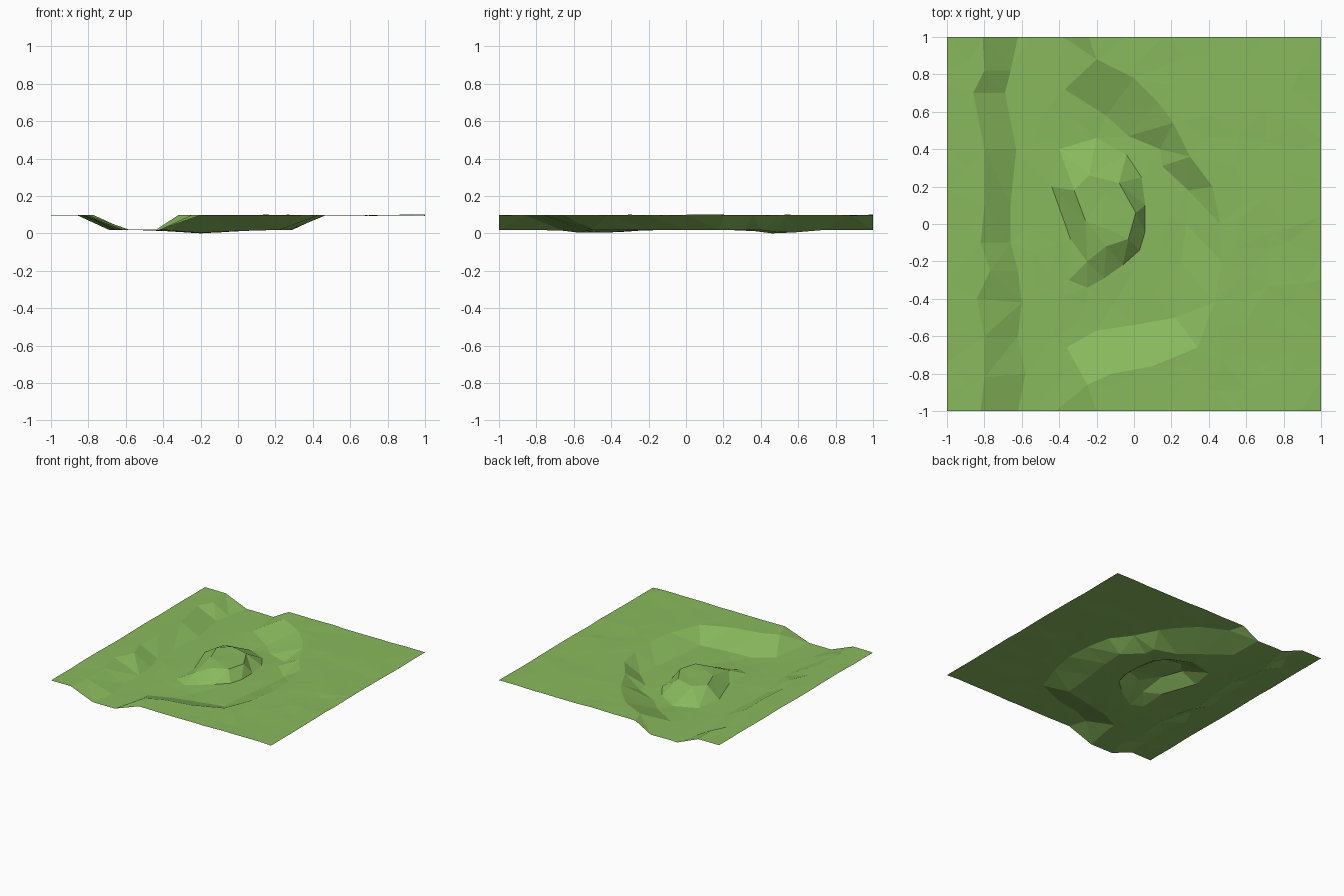
import bpy
import math
import random
from mathutils import Vector
from mathutils.geometry import delaunay_2d_cdt, intersect_point_line

random.seed(4)
cube = bpy.data.objects.get("Cube")
if cube:
    bpy.data.objects.remove(cube, do_unlink=True)

RIM, BED = 0.098, 0.02

# Bank lines, running from the back edge to the front edge
left_rim = [(-.81, 1), (-.8, .82), (-.86, .7), (-.8, .4), (-.8, .1), (-.82, -.1),
            (-.77, -.25), (-.84, -.4), (-.8, -.6), (-.8, -.82), (-.82, -1)]
left_foot = [(-.62, 1), (-.66, .82), (-.69, .7), (-.63, .4), (-.66, .1), (-.66, -.1),
             (-.62, -.25), (-.6, -.42), (-.62, -.6), (-.58, -.8), (-.62, -1)]
right_rim = [(-.24, 1), (-.2, .88), (0, .78), (.13, .65), (.21, .54), (.3, .36), (.42, .2),
             (.46, 0), (.47, -.2), (.43, -.42), (.34, -.66), (.1, -.76), (-.12, -.8),
             (-.25, -.86), (-.2, -1)]
right_foot = [(-.38, 1), (-.37, .72), (-.15, .58), (-.03, .47), (.14, .4), (.15, .31),
              (.29, .18), (.28, 0), (.25, -.2), (.1, -.36), (.22, -.5), (0, -.54),
              (-.2, -.57), (-.36, -.66), (-.38, -.8), (-.42, -1)]

# Island outlines, running around the hill inside the bend
island_rim = [(.01, .06), (-.03, -.08), (-.15, -.12), (-.25, -.2), (-.26, .02),
              (-.32, .18), (-.24, .26), (-.08, .22)]
island_foot = [(.06, .1), (.06, -.04), (.03, -.14), (-.06, -.22), (-.16, -.29), (-.25, -.34),
               (-.35, -.3), (-.34, -.08), (-.44, .2), (-.4, .4), (-.2, .46), (-.04, .37),
               (.04, .25)]


def inside(p, poly):
    """Ray casting test."""
    hit = False
    for (ax, ay), (bx, by) in zip(poly, poly[1:] + poly[:1]):
        if (ay > p[1]) != (by > p[1]) and p[0] < ax + (p[1] - ay) * (bx - ax) / (by - ay):
            hit = not hit
    return hit


def distance(p, a, b):
    p, a, b = Vector(p), Vector(a), Vector(b)
    t = min(max(intersect_point_line(p, a, b)[1], 0), 1)
    return (a.lerp(b, t) - p).length


def bed_height(x, y):
    """Valley floor with a shallow pool on each side of the island."""
    pool = math.exp(-((x + .2) ** 2 + (abs(y) - .48) ** 2) / .04)
    return BED - .019 * pool


def island_height(x, y):
    """The hill sinks towards its southern tip."""
    return RIM - max(0, -.1 - y) * .4


# Points and fixed edges along every outline
points, edges, heights = [], [], []


def add_line(line, height, closed=False):
    start = len(points)
    points.extend(Vector(p) for p in line)
    heights.extend(height(*p) for p in line)
    count = len(line)
    for i in range(count if closed else count - 1):
        edges.append((start + i, start + (i + 1) % count))


def rim_height(x, y):
    return RIM


for line in (left_rim, right_rim):
    add_line(line, rim_height)
for line in (left_foot, right_foot):
    add_line(line, bed_height)
add_line(island_rim, island_height, True)
add_line(island_foot, bed_height, True)
segments = [(points[a].copy(), points[b].copy()) for a, b in edges]

# Scattered points over the meadow, the valley floor and the hilltop
valley = left_rim + right_rim[::-1]
floor = left_foot + right_foot[::-1]
STEPS = 14
for i in range(STEPS + 1):
    for j in range(STEPS + 1):
        x, y = 2 * i / STEPS - 1, 2 * j / STEPS - 1
        if 0 < i < STEPS:
            x += random.uniform(-.045, .045)
        if 0 < j < STEPS:
            y += random.uniform(-.045, .045)
        p = (x, y * .99)
        if min(distance((x, y), a, b) for a, b in segments) < .05:
            continue
        bump = random.uniform(-.003, .003)
        if not inside(p, valley):
            z = RIM + bump
        elif inside(p, island_rim):
            z = island_height(x, y) + bump
        elif inside(p, floor) and not inside(p, island_foot):
            z = bed_height(x, y) + max(bump, 0)
        else:
            continue
        points.append(Vector((x, y)))
        heights.append(z)

# Triangulated ground sheet
flat, _, faces, origins, _, _ = delaunay_2d_cdt(points, edges, [], 0, 1e-5)
lowest = min(heights)
verts = [(p.x, p.y, heights[o[0]] - lowest) for p, o in zip(flat, origins)]
mesh = bpy.data.meshes.new("valley_ground")
mesh.from_pydata(verts, [], faces)
mesh.update()
ground = bpy.data.objects.new("valley_ground", mesh)
bpy.context.collection.objects.link(ground)

# Grass colour
grass = bpy.data.materials.new("grass_green")
grass.use_nodes = True
colour = (.25, .49, .11, 1)
grass.diffuse_color = colour
bsdf = grass.node_tree.nodes["Principled BSDF"]
bsdf.inputs["Base Color"].default_value = colour
bsdf.inputs["Roughness"].default_value = .9
mesh.materials.append(grass)
